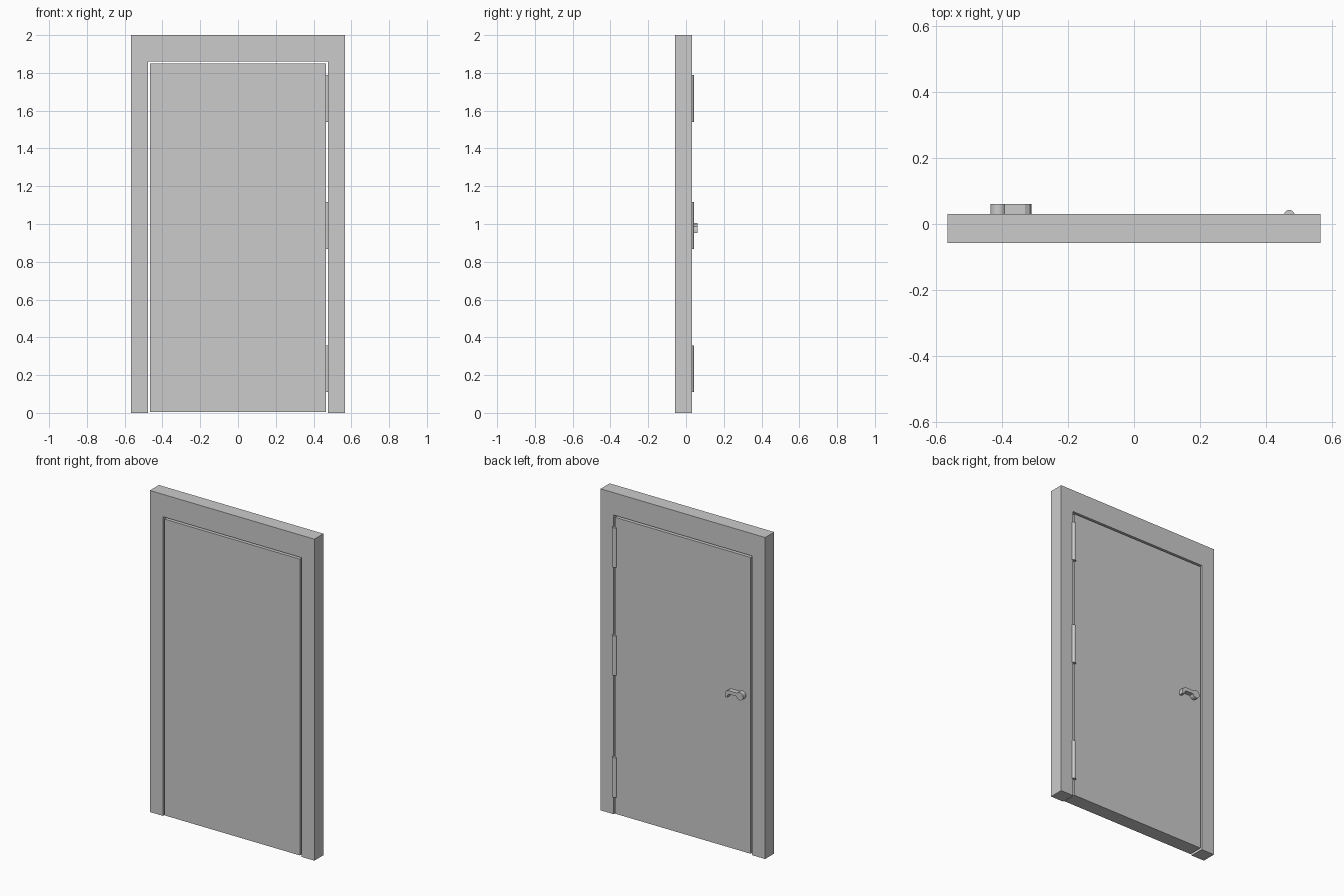
import bpy, bmesh, math

if "Cube" in bpy.data.objects:
    bpy.data.objects.remove(bpy.data.objects["Cube"])


def extrude_xz(name, outline, y0, y1):
    """Extrude an outline in the XZ plane from y0 to y1."""
    bm = bmesh.new()
    face = bm.faces.new([bm.verts.new((x, y0, z)) for x, z in outline])
    geo = bmesh.ops.extrude_face_region(bm, geom=[face])
    moved = [g for g in geo["geom"] if isinstance(g, bmesh.types.BMVert)]
    bmesh.ops.translate(bm, verts=moved, vec=(0, y1 - y0, 0))
    bmesh.ops.recalc_face_normals(bm, faces=bm.faces)
    mesh = bpy.data.meshes.new(name)
    bm.to_mesh(mesh)
    bm.free()
    obj = bpy.data.objects.new(name, mesh)
    bpy.context.collection.objects.link(obj)
    return obj


FRONT, BACK = -0.058, 0.031

# door frame: upside-down U
W, H = 0.566, 2.0
IW, IH = 0.476, 1.861
extrude_xz("door_frame", [(-W, 0), (-W, H), (W, H), (W, 0), (IW, 0),
                          (IW, IH), (-IW, IH), (-IW, 0)], FRONT, BACK)

# flush door leaf, with a narrow gap all round
D = 0.466
extrude_xz("door_leaf", [(-D, 0.006), (D, 0.006), (D, 1.849), (-D, 1.849)], FRONT, BACK)

# three hinge knuckles on the back, spanning the gap
for i, z in enumerate((0.234, 0.992, 1.664)):
    bpy.ops.mesh.primitive_cylinder_add(vertices=12, radius=0.016, depth=0.247,
                                        location=(0.471, 0.027, z))
    bpy.context.object.name = f"hinge_{i + 1}"

# handle: round hub
bpy.ops.mesh.primitive_cylinder_add(vertices=24, radius=0.024, depth=0.06 - BACK,
                                    location=(-0.411, (BACK + 0.06) / 2, 0.981),
                                    rotation=(math.pi / 2, 0, 0))
bpy.context.object.name = "handle_hub"
bpy.ops.object.shade_smooth_by_angle()

# handle: lever with drooping tip
extrude_xz("handle_lever", [(-0.40, 0.997), (-0.33, 0.997), (-0.316, 0.988),
                            (-0.31, 0.972), (-0.31, 0.952), (-0.325, 0.952),
                            (-0.330, 0.969), (-0.34, 0.975), (-0.40, 0.975)], BACK, 0.06)
